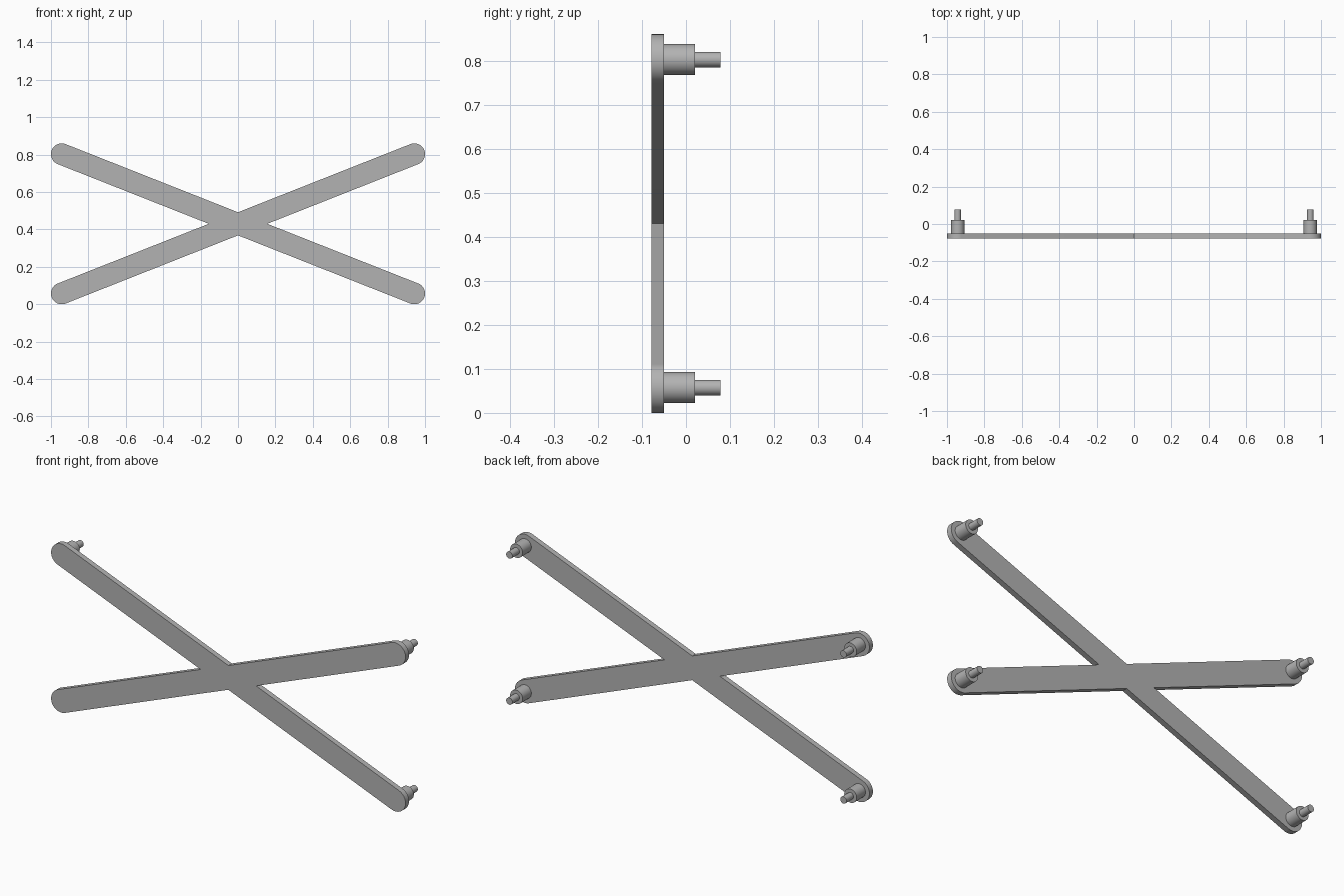
import bpy, bmesh
from math import atan2, cos, sin, pi, radians
from mathutils import Vector

cube = bpy.data.objects.get("Cube")
if cube:
    bpy.data.objects.remove(cube, do_unlink=True)

R = 0.0575                    # half width of each arm
CX, CZ, MID = 0.9425, 0.3725, 0.43
FRONT, BACK, POST_END, PIN_END = -0.078, -0.05, 0.021, 0.078
ANGLE = atan2(CZ, CX)

grey = bpy.data.materials.new("satin grey")
grey.use_nodes = True
grey.diffuse_color = (0.45, 0.45, 0.45, 1)
grey.node_tree.nodes["Principled BSDF"].inputs["Base Color"].default_value = (0.45, 0.45, 0.45, 1)


def extrude_profile(name, points, y0, y1):
    """Solid made by pushing an x-z outline from y0 back to y1."""
    bm = bmesh.new()
    face = bm.faces.new([bm.verts.new((x, y0, z)) for x, z in points])
    new = bmesh.ops.extrude_face_region(bm, geom=[face])["geom"]
    verts = [v for v in new if isinstance(v, bmesh.types.BMVert)]
    bmesh.ops.translate(bm, verts=verts, vec=Vector((0, y1 - y0, 0)))
    bmesh.ops.recalc_face_normals(bm, faces=bm.faces)
    mesh = bpy.data.meshes.new(name)
    bm.to_mesh(mesh)
    bm.free()
    obj = bpy.data.objects.new(name, mesh)
    bpy.context.collection.objects.link(obj)
    mesh.materials.append(grey)
    bpy.ops.object.select_all(action="DESELECT")
    obj.select_set(True)
    bpy.context.view_layer.objects.active = obj
    bpy.ops.object.shade_smooth_by_angle(angle=radians(30))
    return obj


def arc(x, z, r, start, sweep, steps):
    return [(x + r * cos(start + sweep * i / steps), z + r * sin(start + sweep * i / steps))
            for i in range(steps + 1)]


# Cross plate: four round-ended arms with sharp inner corners between them
side, top = R / sin(ANGLE), R / cos(ANGLE)
arms = [(CX, CZ, ANGLE, (0, top)), (-CX, CZ, pi - ANGLE, (-side, 0)),
        (-CX, -CZ, pi + ANGLE, (0, -top)), (CX, -CZ, -ANGLE, (side, 0))]
outline = []
for x, z, heading, (nx, nz) in arms:
    outline += arc(x, z + MID, R, heading - pi / 2, pi, 24)
    outline.append((nx, nz + MID))
extrude_profile("cross_plate", outline, FRONT, BACK)

# Stepped standoff behind each arm end
for side_name, x in (("left", CX), ("right", -CX)):
    for level, z in (("upper", MID + CZ), ("lower", MID - CZ)):
        for part, r, y0, y1 in (("post", 0.035, BACK, POST_END),
                                ("pin", 0.0175, POST_END, PIN_END)):
            circle = arc(x, z, r, 0, 2 * pi, 48)[:-1]
            extrude_profile(f"{level}_{side_name}_{part}", circle, y0, y1)
